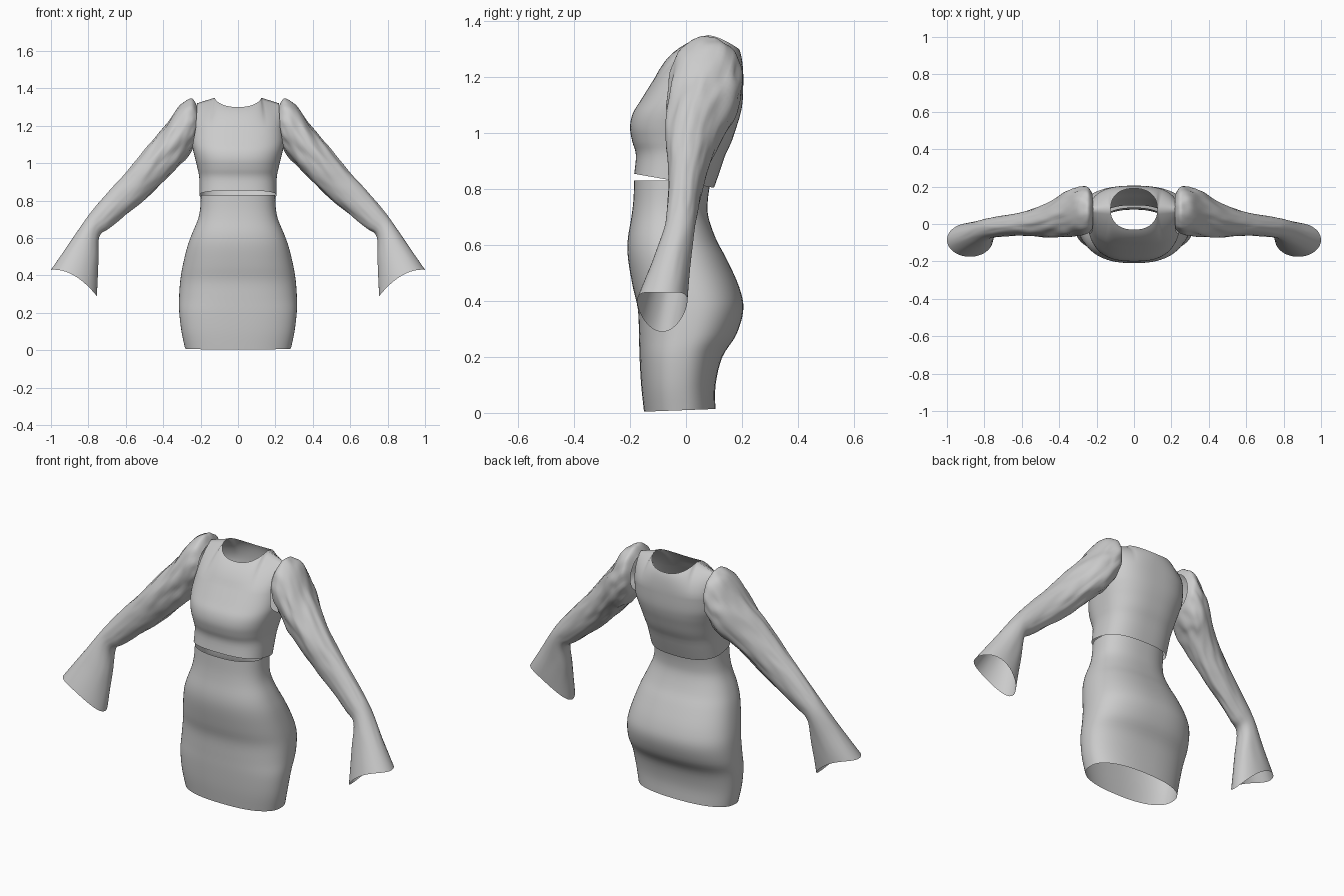
import bpy, bmesh, math
from mathutils import Vector, noise

if "Cube" in bpy.data.objects:
    bpy.data.objects.remove(bpy.data.objects["Cube"])


def smooth_rows(rows, steps):
    """Catmull-Rom interpolation of table rows."""
    out = []
    for i in range(len(rows) - 1):
        p0, p1 = rows[max(i - 1, 0)], rows[i]
        p2, p3 = rows[i + 1], rows[min(i + 2, len(rows) - 1)]
        for s in range(steps):
            t = s / steps
            out.append([0.5 * (2 * b + (c - a) * t + (2 * a - 5 * b + 4 * c - d) * t * t
                               + (3 * b - a - 3 * c + d) * t ** 3)
                        for a, b, c, d in zip(p0, p1, p2, p3)])
    out.append(list(rows[-1]))
    return out


def spow(v, n):
    return math.copysign(abs(v) ** (2 / n), v)


def build(name, grids, closed):
    """Skin one or more grids of points into one smooth object."""
    bm = bmesh.new()
    for grid in grids:
        vs = [[bm.verts.new(p) for p in row] for row in grid]
        n = len(vs[0])
        for r in range(len(vs) - 1):
            for c in range(n if closed else n - 1):
                d = (c + 1) % n
                bm.faces.new((vs[r][c], vs[r][d], vs[r + 1][d], vs[r + 1][c]))
    bmesh.ops.remove_doubles(bm, verts=bm.verts, dist=0.0005)
    bmesh.ops.recalc_face_normals(bm, faces=bm.faces)
    for f in bm.faces:
        f.smooth = True
    me = bpy.data.meshes.new(name)
    bm.to_mesh(me)
    bm.free()
    ob = bpy.data.objects.new(name, me)
    bpy.context.collection.objects.link(ob)
    return ob


# Skirt: z, half width, front y, back y
skirt_rows = [
    (0.01, 0.283, -0.15, 0.105), (0.1, 0.302, -0.16, 0.106), (0.2, 0.314, -0.166, 0.13),
    (0.28, 0.315, -0.168, 0.18), (0.37, 0.309, -0.172, 0.205), (0.45, 0.296, -0.19, 0.19),
    (0.55, 0.272, -0.207, 0.145), (0.62, 0.247, -0.208, 0.108), (0.7, 0.214, -0.195, 0.08),
    (0.76, 0.202, -0.188, 0.078), (0.83, 0.199, -0.185, 0.088)]
grid = []
for z, w, yf, yb in smooth_rows(skirt_rows, 4):
    ring = []
    for k in range(64):
        a = 2 * math.pi * k / 64
        y = (yf + yb) / 2 + (yb - yf) / 2 * spow(math.sin(a), 2.4)
        tilt = 0.04 * y * max(0, 1 - z / 0.2)
        ring.append((w * spow(math.cos(a), 2.4), y, z + tilt))
    grid.append(ring)
build("skirt", [grid], True)

# Bodice: z, half width, front y, back y, panel half angle (armhole opens above 1.07)
bodice_rows = [
    (0.83, 0.205, -0.185, 0.10, 90), (0.92, 0.207, -0.179, 0.14, 90),
    (0.97, 0.216, -0.192, 0.163, 90), (1.02, 0.228, -0.2, 0.18, 90),
    (1.07, 0.24, -0.19, 0.195, 90), (1.12, 0.248, -0.16, 0.203, 72),
    (1.2, 0.243, -0.11, 0.205, 64)]
COLS = 40


def top_edge(u, side):
    """Neckline for |u| < 0.5, shoulder seam outside it."""
    if abs(u) <= 0.5:
        p = u * math.pi
        c = max(math.cos(p), 0)
        return Vector((0.125 * spow(math.sin(p), 2.3),
                       0.08 + side * 0.11 * spow(c, 2.3), 1.35 - 0.05 * c ** 1.3))
    t = (abs(u) - 0.5) * 2
    return Vector((math.copysign(0.125 + 0.095 * t, u), 0.08, 1.35 - 0.03 * t))


panels = []
for side in (-1, 1):
    grid = []
    for z, w, yf, yb, ang in smooth_rows(bodice_rows, 4):
        row = []
        for k in range(COLS + 1):
            a = math.radians(min(ang, 90)) * (2 * k / COLS - 1)
            ym, h = (yf + yb) / 2, (yb - yf) / 2
            y = ym + side * h * spow(max(math.cos(a), 0), 2.6)
            # slanted hem, higher at the front
            slant = -(0.008 + 0.175 * y) * max(0, 1 - (z - 0.83) / 0.09)
            row.append(Vector((w * spow(math.sin(a), 2.6), y, z + slant)))
        grid.append(row)
    base = grid[-1]
    for s in range(1, 8):
        t = s / 7
        row = []
        for k, p in enumerate(base):
            e = top_edge(2 * k / COLS - 1, side)
            c = Vector(((p.x + e.x) / 2, p.y + (e.y - p.y) * (0.42 if side < 0 else 0.1),
                        p.z + (e.z - p.z) * 0.68))
            row.append(p * (1 - t) ** 2 + c * 2 * t * (1 - t) + e * t * t)
        grid.append(row)
    panels.append(grid)
build("bodice", panels, False)

# Sleeve: upper x, z, lower x, z, front y, back y, hem lift, wrinkle depth
sleeve_rows = [
    (0.218, 1.305, 0.232, 1.10, -0.03, 0.165, 0, 0.0),
    (0.25, 1.345, 0.245, 1.07, -0.05, 0.197, 0, 0.05),
    (0.31, 1.305, 0.29, 1.01, -0.06, 0.203, 0, 0.09),
    (0.38, 1.215, 0.345, 0.955, -0.068, 0.172, 0, 0.11),
    (0.47, 1.105, 0.43, 0.87, -0.068, 0.115, 0, 0.10),
    (0.56, 0.995, 0.52, 0.79, -0.064, 0.08, 0, 0.08),
    (0.66, 0.885, 0.61, 0.715, -0.062, 0.056, 0, 0.06),
    (0.76, 0.77, 0.69, 0.652, -0.07, 0.04, 0, 0.05),
    (0.822, 0.69, 0.742, 0.605, -0.08, 0.03, 0, 0.02),
    (0.90, 0.575, 0.746, 0.47, -0.12, 0.017, 0.015, 0.03),
    (1.0, 0.43, 0.755, 0.29, -0.175, 0.005, 0.04, 0.0)]
grid = []
for i, (ux, uz, lx, lz, yf, yb, lift, wr) in enumerate(smooth_rows(sleeve_rows, 6)):
    mid = Vector(((ux + lx) / 2, (yf + yb) / 2, (uz + lz) / 2))
    up = Vector(((ux - lx) / 2, 0, (uz - lz) / 2))
    ring = []
    for k in range(56):
        a = 2 * math.pi * k / 56
        ca, sa = math.cos(a), math.sin(a)
        # long diagonal folds running down the sleeve
        fold = noise.noise(Vector((ca * 2.2, sa * 2.2, i * 0.13 + 3)))
        fold += 0.4 * noise.noise(Vector((ca * 4, sa * 4, i * 0.25 + 9)))
        r = 1 + wr * fold * 1.1
        if i < 12:   # gathers at the puffed head
            r += 0.015 * math.sin(11 * a) * math.sin(math.pi * i / 12)
        p = mid + (up * sa + Vector((0, (yb - yf) / 2 * ca, 0))) * r
        p.z += lift * ca * ca
        ring.append(p)
    grid.append(ring)
sleeve = build("sleeves", [grid], True)
mirror = sleeve.modifiers.new("mirror", 'MIRROR')
mirror.use_mirror_merge = False
